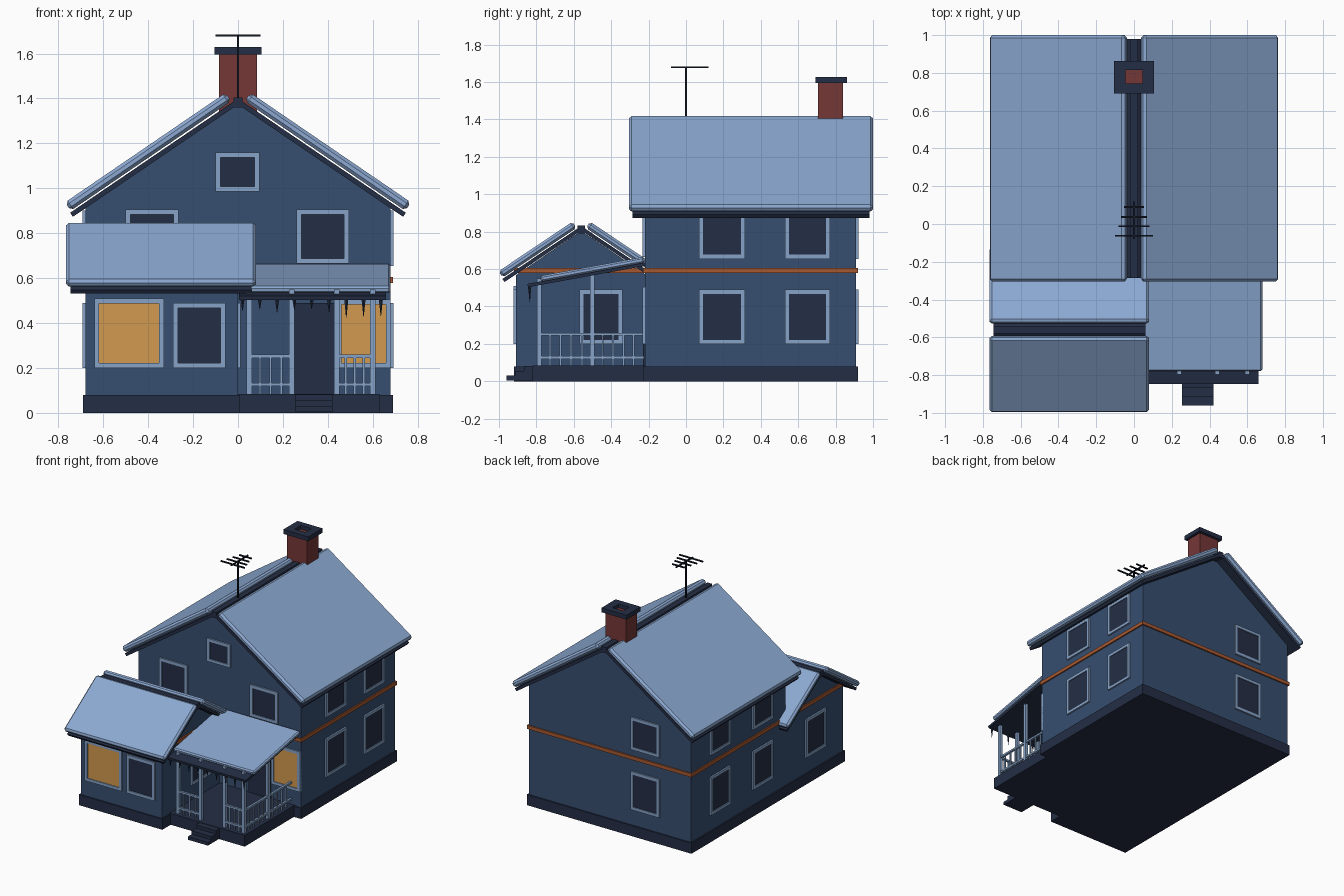
import bpy, bmesh, math, random
from mathutils import Matrix, Vector

if "Cube" in bpy.data.objects:
    bpy.data.objects.remove(bpy.data.objects["Cube"])

random.seed(4)


def material(name, hexcode):
    rgb = [int(hexcode[i:i + 2], 16) / 255 for i in (0, 2, 4)]
    lin = [c / 12.92 if c <= 0.04045 else ((c + 0.055) / 1.055) ** 2.4 for c in rgb]
    m = bpy.data.materials.new(name)
    m.diffuse_color = (*lin, 1)
    m.use_nodes = True
    m.node_tree.nodes["Principled BSDF"].inputs["Base Color"].default_value = m.diffuse_color
    return m


SNOW = material("snow blue", "8CA9D2")
TRIM = material("trim blue", "86A3C8")
WALL = material("wall blue", "374E70")
DARK = material("dark navy", "242E45")
LIT = material("lit window", "D39A50")
BRICK = material("brick red", "743736")
BAND = material("rust orange", "A65830")
METAL = material("antenna black", "121824")


def finish(name, bm, mat):
    bmesh.ops.recalc_face_normals(bm, faces=bm.faces)
    me = bpy.data.meshes.new(name)
    bm.to_mesh(me)
    bm.free()
    me.materials.append(mat)
    ob = bpy.data.objects.new(name, me)
    bpy.context.collection.objects.link(ob)
    return ob


def boxes(name, mat, *spans, matrix=None):
    """One object from boxes given as (x0, x1, y0, y1, z0, z1)."""
    bm = bmesh.new()
    for x0, x1, y0, y1, z0, z1 in spans:
        m = Matrix.Translation(((x0 + x1) / 2, (y0 + y1) / 2, (z0 + z1) / 2))
        bmesh.ops.create_cube(bm, size=1, matrix=m @ Matrix.Diagonal((x1 - x0, y1 - y0, z1 - z0, 1)))
    if matrix:
        bm.transform(matrix)
    return finish(name, bm, mat)


def prism(name, mat, profile, lo, hi, axis, bevel=0):
    """Extrude a (u, z) profile along x or y."""
    bm = bmesh.new()
    place = (lambda u, z: (u, lo, z)) if axis == "y" else (lambda u, z: (lo, u, z))
    face = bm.faces.new([bm.verts.new(place(u, z)) for u, z in profile])
    out = bmesh.ops.extrude_face_region(bm, geom=[face])
    step = Vector((0, hi - lo, 0)) if axis == "y" else Vector((hi - lo, 0, 0))
    bmesh.ops.translate(bm, vec=step, verts=[g for g in out["geom"] if isinstance(g, bmesh.types.BMVert)])
    if bevel:
        bmesh.ops.recalc_face_normals(bm, faces=bm.faces)
        bmesh.ops.bevel(bm, geom=bm.edges[:], offset=bevel, segments=1, affect="EDGES", profile=0.5)
    return finish(name, bm, mat)


def slab(name, mat, a, b, thick, lo, hi, axis, bevel=0):
    """Sloped board whose underside runs from a to b."""
    a, b = Vector(a), Vector(b)
    d = (b - a).normalized()
    n = Vector((-d.y, d.x))
    n = n if n.y > 0 else -n
    return prism(name, mat, [a, b, b + n * thick, a + n * thick], lo, hi, axis, bevel)


def window(name, side, along, wall, z0, z1, glass=DARK):
    """side is the angle of the wall; along is the span seen from outside."""
    m = Matrix.Rotation(math.radians(side), 4, "Z")
    (a, b), w, f = along, -wall, 0.022
    boxes(name + "_frame", TRIM,
          (a, a + f, w - .012, w + .01, z0, z1), (b - f, b, w - .012, w + .01, z0, z1),
          (a + f, b - f, w - .012, w + .01, z0, z0 + f), (a + f, b - f, w - .012, w + .01, z1 - f, z1), matrix=m)
    boxes(name + "_glass", glass, (a + f, b - f, w - .005, w + .002, z0 + f, z1 - f), matrix=m)


# Walls, foundation and string course
prism("main_walls", WALL, [(-.68, .05), (.68, .05), (.68, .915), (0, 1.378), (-.68, .915)], -.22, .91, "y")
prism("wing_walls", WALL, [(-.91, .05), (-.21, .05), (-.21, .567), (-.56, .805), (-.91, .567)], -.68, 0, "x")
boxes("foundation", DARK, (-.69, .69, -.23, .92, 0, .08), (-.69, .01, -.92, -.22, 0, .08))
boxes("string_course", BAND, (-.69, .69, -.23, .92, .578, .605), (-.69, .01, -.92, -.22, .578, .605))

# Roofs with snow cover
for s, side in ((1, "right"), (-1, "left")):
    slab("main_roof_" + side, DARK, (0, 1.373), (s * .735, .873), .022, -.285, .98, "y")
    slab("main_snow_" + side, SNOW, (s * .03, 1.388), (s * .745, .9), .045, -.305, 1.0, "y", .014)
for s, side in ((1, "back"), (-1, "front")):
    slab("wing_roof_" + side, DARK, (-.56, .806), (-.56 + s * .41, .531), .02, -.745, .06, "x")
    slab("wing_snow_" + side, SNOW, (-.56 + s * .025, .82), (-.56 + s * .42, .555), .04, -.765, .08, "x", .013)
boxes("ridge_boards", DARK, (-.02, .02, -.285, .98, 1.36, 1.405), (-.745, .06, -.58, -.54, .79, .832))
slab("porch_roof", DARK, (-.845, .503), (-.215, .618), .018, .005, .66, "x")
slab("porch_snow", SNOW, (-.775, .532), (-.22, .634), .032, 0, .68, "x", .009)

# Windows
for z0, z1, level in ((.2, .49, "lower"), (.655, .9, "upper")):
    window("right_front_" + level, 90, (.07, .315), .68, z0, z1)
    window("right_back_" + level, 90, (.53, .77), .68, z0, z1)
    window("left_front_" + level, -90, (-.18, .06), .68, z0, z1)
    window("left_back_" + level, -90, (-.69, -.45), .68, z0, z1)
    window("rear_" + level, 180, (.18, .42), .91, z0, z1)
window("upper_front_right", 0, (.26, .495), .22, .665, .905)
window("upper_front_left", 0, (-.5, -.265), .22, .665, .905)
window("attic", 0, (-.1, .095), .22, .985, 1.16)
window("wing_lit", 0, (-.64, -.33), .91, .2, .51, LIT)
window("wing_dark", 0, (-.29, -.055), .91, .2, .49)
window("wing_left", -90, (.455, .695), .68, .2, .49)
window("wing_right", 90, (-.57, -.34), 0, .2, .49)
window("porch_lit", 0, (.438, .68), .22, .2, .505, LIT)
boxes("door", DARK, (.25, .43, -.229, -.215, .08, .49))

# Porch deck, steps, posts and railings
boxes("porch_deck", DARK, (0, .63, -.82, -.22, 0, .085))
boxes("porch_steps", DARK, (.253, .42, -.96, -.91, .005, .03), (.253, .42, -.915, -.86, .005, .056),
      (.253, .42, -.865, -.815, .005, .082))
p = .012
boxes("porch_posts", TRIM, *[(x - p, x + p, y - p, y + p, .08, top) for x, y, top in
      ((.05, -.785, .55), (.24, -.785, .55), (.44, -.785, .55), (.6, -.785, .55), (.6, -.5, .57))])
rails = []
for x0, x1, n in ((.05, .24, 3), (.44, .6, 3)):
    rails += [(x0, x1, -.793, -.777, z, z + .014) for z in (.12, .245)]
    for i in range(n):
        x = x0 + (x1 - x0) * (i + 1) / (n + 1)
        rails.append((x - .005, x + .005, -.79, -.78, .08, .25))
for y0, y1 in ((-.785, -.5), (-.5, -.225)):
    rails += [(.592, .608, y0, y1, z, z + .014) for z in (.12, .245)]
    for i in range(1, 5):
        y = y0 + (y1 - y0) * i / 5
        rails.append((.595, .605, y - .005, y + .005, .08, .25))
boxes("porch_railings", TRIM, *rails)

# Icicles along the porch eave
bm = bmesh.new()
for i in range(9):
    h = random.uniform(.045, .09)
    m = Matrix.Translation((.02 + i * .077, -.835, .51 - h / 2)) @ Matrix.Rotation(math.pi, 4, "X")
    bmesh.ops.create_cone(bm, cap_ends=True, segments=5, radius1=.01, radius2=.001, depth=h, matrix=m)
finish("icicles", bm, DARK)

# Chimney with an open cap
boxes("chimney", BRICK, (-.085, .085, .705, .84, 1.3, 1.6))
boxes("chimney_cap", DARK, (-.105, -.045, .692, .862, 1.595, 1.628), (.045, .105, .692, .862, 1.595, 1.628),
      (-.045, .045, .692, .743, 1.595, 1.628), (-.045, .045, .815, .862, 1.595, 1.628))

# Antenna
r = .005
boxes("antenna", METAL, (-r, r, -r, r, 1.37, 1.68), (-r, r, -.08, .12, 1.675, 1.683),
      *[(-w, w, y - r, y + r, 1.675, 1.684) for y, w in ((.09, .052), (.038, .068), (-.012, .083), (-.062, .1))])
